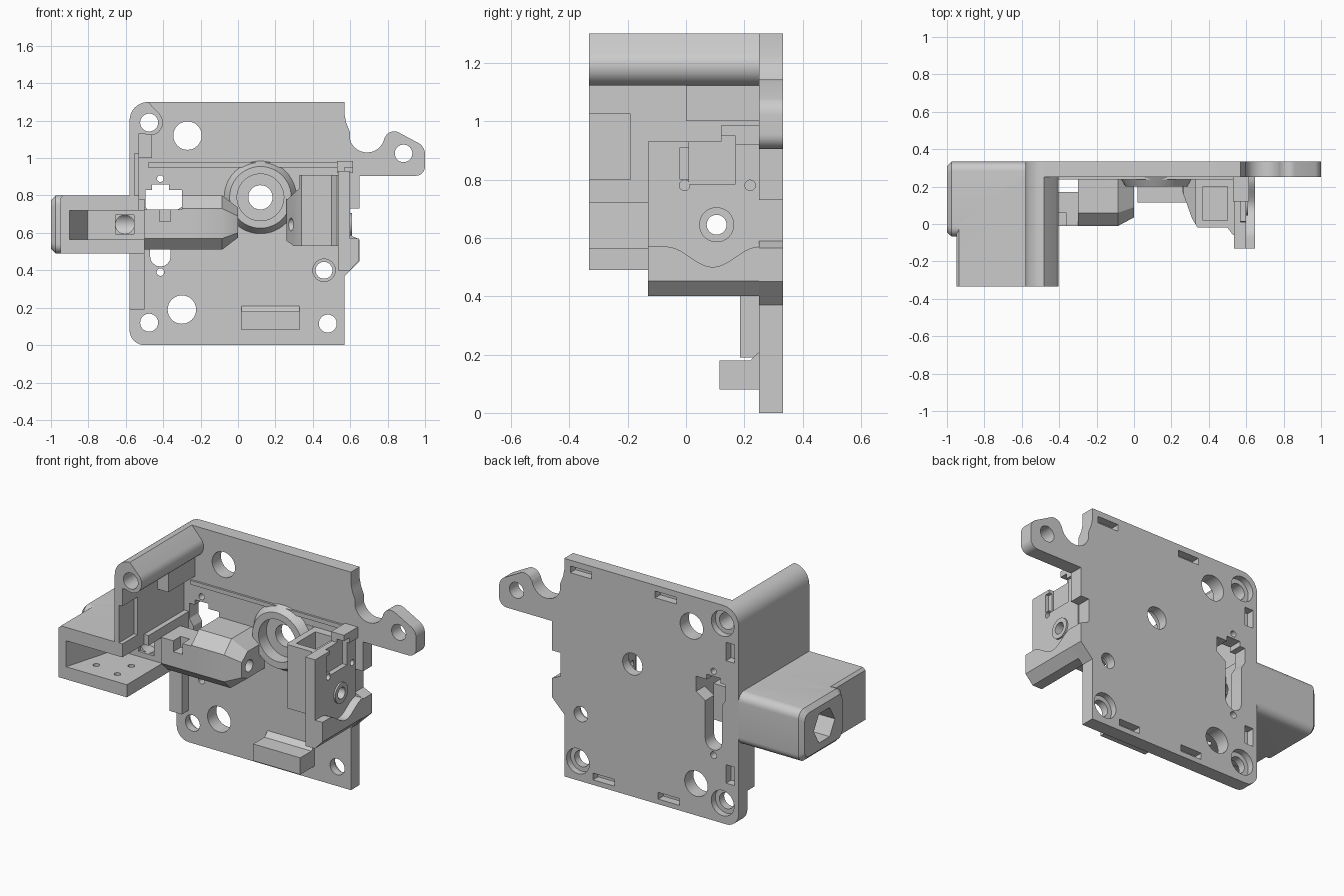
import bpy, bmesh
from math import cos, sin, radians, pi
from mathutils import Matrix, Vector

if "Cube" in bpy.data.objects:
    bpy.data.objects.remove(bpy.data.objects["Cube"])

def place(axis, a, b, t):
    return {'X': (t, a, b), 'Y': (a, t, b), 'Z': (a, b, t)}[axis]

def loft(name, axis, sections):
    """Solid through equal-sized 2D sections [(offset, points), ...]."""
    bm = bmesh.new()
    rings = [[bm.verts.new(place(axis, a, b, t)) for a, b in pts] for t, pts in sections]
    n = len(rings[0])
    for r, s in zip(rings, rings[1:]):
        for i in range(n):
            bm.faces.new((r[i], r[(i + 1) % n], s[(i + 1) % n], s[i]))
    bm.faces.new(rings[0])
    bm.faces.new(rings[-1])
    bmesh.ops.recalc_face_normals(bm, faces=bm.faces)
    me = bpy.data.meshes.new(name)
    bm.to_mesh(me)
    bm.free()
    ob = bpy.data.objects.new(name, me)
    bpy.context.collection.objects.link(ob)
    return ob

def prism(name, axis, pts, lo, hi):
    return loft(name, axis, [(lo, pts), (hi, pts)])

def box(name, x0, x1, y0, y1, z0, z1):
    return prism(name, 'Y', [(x0, z0), (x1, z0), (x1, z1), (x0, z1)], y0, y1)

def arc(a, b, r, d0, d1, n=8):
    return [(a + r * cos(radians(d0 + (d1 - d0) * i / n)),
             b + r * sin(radians(d0 + (d1 - d0) * i / n))) for i in range(n + 1)]

def circle(a, b, r, n=40):
    return arc(a, b, r, 0, 360, n)[:-1]

def cyl(axis, a, b, r, lo, hi, n=40, r2=None, name='cutter'):
    return loft(name, axis, [(lo, circle(a, b, r, n)), (hi, circle(a, b, r2 or r, n))])

def roundrect(a0, a1, b0, b1, r):
    return (arc(a0 + r, b0 + r, r, 180, 270) + arc(a1 - r, b0 + r, r, 270, 360)
            + arc(a1 - r, b1 - r, r, 0, 90) + arc(a0 + r, b1 - r, r, 90, 180))

def combine(ob, tools, op='DIFFERENCE'):
    for t in tools:
        m = ob.modifiers.new('b', 'BOOLEAN')
        m.operation, m.object, m.solver = op, t, 'EXACT'
        dg = bpy.context.evaluated_depsgraph_get()
        dg.update()
        me = bpy.data.meshes.new_from_object(ob.evaluated_get(dg))
        ob.modifiers.clear()
        ob.data = me
        bpy.data.objects.remove(t, do_unlink=True)
    return ob

F, B = 0.25, 0.333          # front and back of the plate
HY, HZ = 0.105, 0.645       # axis of the guide path along x

# Back plate with hook arm
outline = (arc(-.5, .08, .08, 180, 270)
           + [(.57, 0), (.57, .37), (.65, .45), (.65, .565), (.595, .59), (.595, .73), (.65, .73), (.65, .905)]
           + arc(.95, .955, .05, -90, 0) + arc(.93, 1.02, .07, 0, 55)
           + arc(.835, 1.09, .053, 60, 155) + arc(.69, 1.125, .095, -10, -165, 14)
           + [(.598, 1.14), (.578, 1.19), (.57, 1.23), (.57, 1.3)]
           + arc(-.48, 1.2, .1, 90, 180))
plate = prism('back_plate', 'Y', outline, F, B)
boss = cyl('Y', .12, .79, .165, .2, .26, 48, .2, 'bearing_boss')
ledge = box('ledge', -.48, .61, .238, .26, .95, .975)
strip = box('edge_strip', -.58, -.5, .185, .26, .19, .52)
combine(plate, [boss, ledge, strip], 'UNION')
cuts = [cyl('Y', .12, .79, .125, .1, .275, 48), cyl('Y', .12, .79, .065, .1, .4)]
for x, z, r in [(-.27, 1.12, .076), (-.3, .19, .076), (.46, .4, .045), (.885, 1.025, .047),
                (-.415, .89, .018), (-.415, .39, .02)]:
    cuts.append(cyl('Y', x, z, r, .1, .4, 32))
cuts.append(cyl('Y', .46, .4, .06, .1, .275))
for x, z in [(-.475, .12), (.48, .115), (-.475, 1.19)]:
    cuts += [cyl('Y', x, z, .048, .1, .4), cyl('Y', x, z, .075, .295, .4)]
for x, z, w, h in [(.46, 1.245, .07, .02), (-.1, 1.245, .07, .02), (.31, .05, .07, .02),
                   (-.12, .05, .07, .02), (-.525, 1.03, .028, .055), (-.525, .3, .028, .055)]:
    cuts.append(box('cutter', x - w, x + w, .285, .4, z - h, z + h))
# stepped slot in the plate
slot = arc(-.415, .475, .055, 180, 360) + [(-.36, .7), (-.3, .74), (-.3, .73 + .1), (-.37, .83),
        (-.37, .86), (-.46, .86), (-.46, .83), (-.495, .83), (-.495, .74), (-.47, .7)]
cuts.append(prism('cutter', 'Y', slot, .1, .4))
combine(plate, cuts)

# Side housing: rounded rear box, front box, side wall, round post
housing = loft('side_housing', 'X', [
    (-1.0, roundrect(-.045, .31, .515, .775, .04)),
    (-.975, roundrect(-.067, B, .49, .8, .05)),
    (-.578, roundrect(-.067, B, .49, .8, .05))])
front_box = prism('front_box', 'Y', [(-.95, .49), (-.5, .49), (-.5, .565), (-.57, .8), (-.935, .8), (-.95, .785)], -B, .0)
wall = box('side_wall', -.58, -.53, -B, F + .002, .49, 1.2)
pad = box('wall_pad', -.56, -.46, 0, F + .002, 1.0, 1.16)
pad2 = box('wall_pad_low', -.56, -.5, -.13, F + .002, .49, .78)
post = prism('screw_post', 'Y', arc(-.48, 1.2, .1, 90, 180) + [(-.58, 1.13)]
             + arc(-.47, 1.19, .068, 240, 400, 14), -B, F + .002)
combine(housing, [front_box, wall, pad, pad2, post], 'UNION')
cavity = prism('cutter', 'Z', [(-.92, -.4), (-.45, -.4), (-.45, 0), (-.805, 0)], .565, .72)
cuts = [cavity, cyl('Y', -.475, 1.19, .048, -.5, .5),
        cyl('X', HY + .02, HZ, .1, -1.1, -.86, 6), cyl('X', HY + .02, HZ, .06, -.9, -.4),
        box('cutter', -.553, -.5, -.4, -.19, .8, 1.025),
        cyl('Y', -.605, HZ, .05, -.05, .1),
        box('cutter', -.655, -.555, -.05, .015, .595, .695)]
for x, y in [(-.78, -.22), (-.62, -.25), (-.62, -.12)]:
    cuts.append(cyl('Z', x, y, .018, .4, .6, 20))
combine(housing, cuts)

# Tapered guide block in the middle, with its rail
big = [(F, .51), (.05, .51), (-.01, .57), (-.01, .73), (.06, .8), (F, .8)]
small = [(F, .575), (.09, .575), (.035, .6), (.035, .69), (.09, .735), (F, .735)]
guide = loft('guide_block', 'X', [(-.3, big), (-.085, big), (0, small)])
rail = prism('guide_rail', 'X', [(.17, .51), (.05, .51), (-.01, .57), (-.01, .725), (.17, .725)], -.5, -.28)
combine(guide, [rail], 'UNION')
combine(guide, [cyl('X', HY, HZ, .035, -.6, .1),
                box('cutter', -.42, -.36, -.1, .06, .66, .8)])

# Clamp bracket on the right: block, outer wall, wavy lip
bracket = prism('clamp_bracket', 'Z', [(.26, F), (.26, .17), (.31, .03), (.34, -.02), (.5, -.02),
                (.53, -.06), (.56, -.06), (.56, F)], .53, .91)
side = prism('bracket_wall', 'X', [(-.13, .4), (F, .4), (F, .94), (.12, .94), (.12, .93), (-.13, .93)], .535, .6)
top_tab = box('bracket_tab', .53, .615, .12, F, .92, .985)
wave = [(-.13 + .38 * i / 24, .57 - .035 * (1 - cos(2 * pi * min(max((i - 4) / 20, 0), 1)))) for i in range(25)]
lip = prism('bracket_lip', 'X', [(F, .4)] + wave[::-1] + [(-.13, .4)], .54, .648)
combine(bracket, [side, top_tab, lip, cyl('X', HY, HZ, .06, .55, .61)], 'UNION')
cuts = [prism('cutter', 'Y', [(.67, .476), (.57, .37), (.67, .37)], -.2, .4),
        cyl('X', HY, HZ, .034, .2, .7),
        box('cutter', .37, .5, .02, .2, .7, 1.0),
        prism('cutter', 'Y', [(.2, .78), (.265, .78), (.33, .84), (.33, 1), (.2, 1)], -.2, F - .002),
        prism('cutter', 'Y', [(.2, .6), (.34, .5), (.2, .5)], -.2, F - .002),
        box('cutter', .57, .7, .01, .17, .785, .95),
        box('cutter', .58, .7, -.02, .02, .8, .91)]
for y in (-.005, .22):
    cuts.append(cyl('X', y, .78, .018, .57, .7, 20))
combine(bracket, cuts)

# Lower clip with sloped root
clip = prism('lower_clip', 'X', [(F + .002, .08), (.115, .08), (.115, .18), (.22, .18), (F + .002, .21)], .02, .33)

# Smooth round surfaces, keep edges crisp
bpy.ops.object.select_all(action='DESELECT')
for ob in (plate, housing, guide, bracket, clip):
    ob.select_set(True)
bpy.context.view_layer.objects.active = plate
bpy.ops.object.shade_smooth_by_angle(angle=radians(28))
